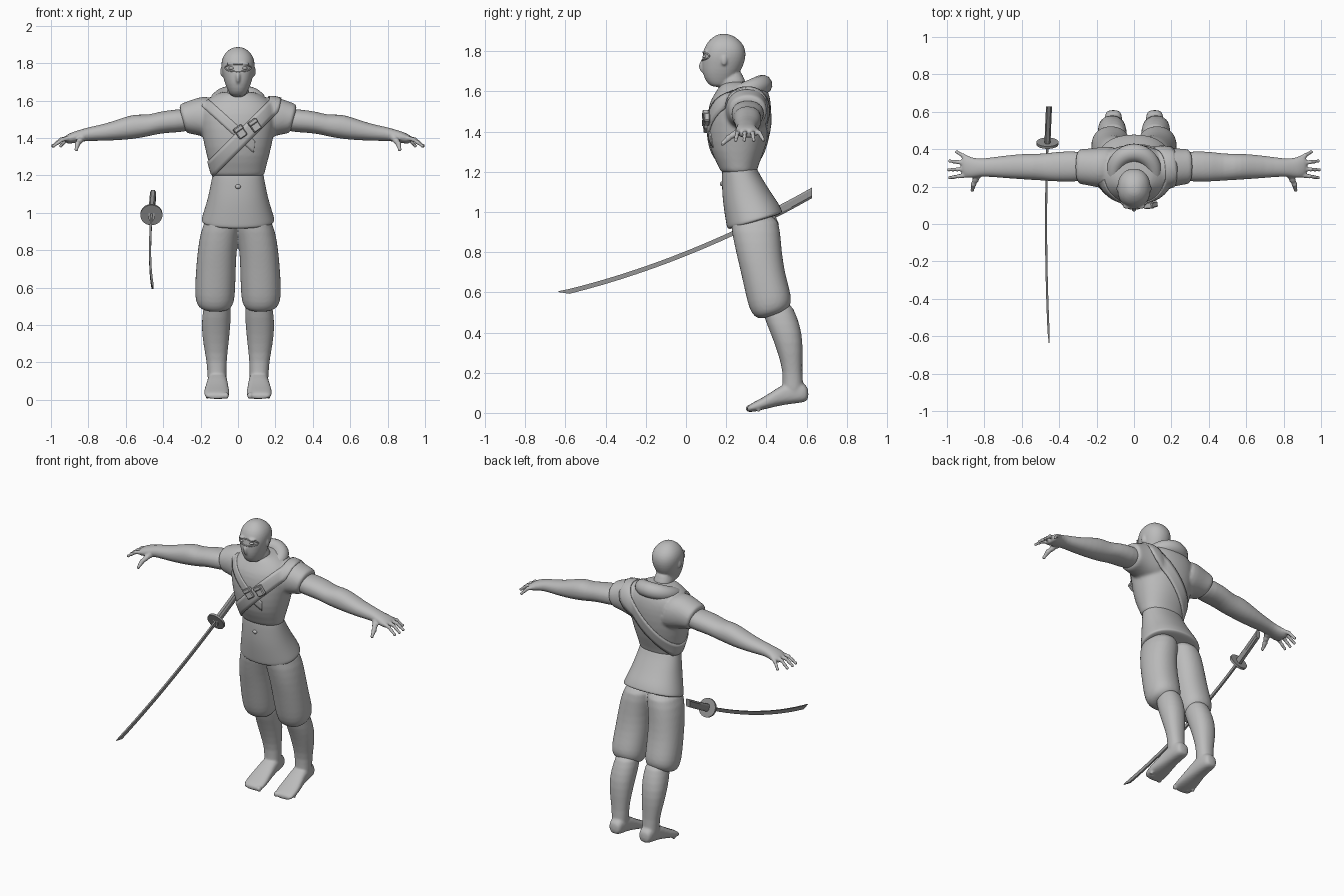
import bpy, bmesh, math
from mathutils import Vector, Matrix

if "Cube" in bpy.data.objects:
    bpy.data.objects.remove(bpy.data.objects["Cube"])


def material(name, value):
    mat = bpy.data.materials.new(name)
    mat.use_nodes = True
    colour = (value, value, value, 1)
    mat.diffuse_color = colour
    mat.node_tree.nodes["Principled BSDF"].inputs["Base Color"].default_value = colour
    return mat


GREY = material("clay grey", 0.5)
STEEL = material("dark grey", 0.3)


def finish(name, bm, voxel=0, subdivide=1, smooth=True, mat=GREY):
    """Turn a bmesh into a named object, optionally fused into one skin."""
    bmesh.ops.recalc_face_normals(bm, faces=bm.faces)
    for f in bm.faces:
        f.smooth = smooth
    mesh = bpy.data.meshes.new(name)
    bm.to_mesh(mesh)
    bm.free()
    mesh.materials.append(mat)
    obj = bpy.data.objects.new(name, mesh)
    bpy.context.collection.objects.link(obj)
    if subdivide:
        obj.modifiers.new("Round", "SUBSURF").levels = subdivide
        obj.modifiers["Round"].render_levels = subdivide
    if voxel:
        fuse = obj.modifiers.new("Fuse", "REMESH")
        fuse.mode, fuse.voxel_size, fuse.use_smooth_shade = "VOXEL", voxel, True
        relax = obj.modifiers.new("Relax", "SMOOTH")
        relax.factor, relax.iterations = 0.5, 4
    return obj


def oval(t, lo1, hi1, lo2, hi2, power):
    c, s = math.cos(t), math.sin(t)
    bend = lambda v: math.copysign(abs(v) ** (2 / power), v)
    return ((lo1 + hi1) / 2 + (hi1 - lo1) / 2 * bend(c),
            (lo2 + hi2) / 2 + (hi2 - lo2) / 2 * bend(s))


def loft(bm, axis, sections, side=1, sides=24, power=2.2, warp=None):
    """Skin ovals given as (position, low, high, low, high) along an axis."""
    rings = []
    for pos, *box in sections:
        ring = []
        for i in range(sides):
            a, b = oval(math.tau * (i + 0.5) / sides, *box, power)
            p = Vector({"x": (pos, a, b), "y": (a, pos, b), "z": (a, b, pos)}[axis])
            if warp:
                p = warp(p)
            ring.append(bm.verts.new((p.x * side, p.y, p.z)))
        rings.append(ring)
    for r, q in zip(rings, rings[1:]):
        for i in range(sides):
            j = (i + 1) % sides
            bm.faces.new((r[i], r[j], q[j], q[i]))
    bm.faces.new(rings[0])
    bm.faces.new(rings[-1])


def ball(bm, centre, size):
    bmesh.ops.create_uvsphere(bm, u_segments=12, v_segments=8, radius=1,
        matrix=Matrix.Translation(centre) @ Matrix.Diagonal((*size, 1)))


def digit(bm, points, r0, r1):
    """Finger made of tapered bones with round joints."""
    pts = [Vector(p) for p in points]
    radii = [r0 + (r1 - r0) * i / (len(pts) - 1) for i in range(len(pts))]
    for p, r in zip(pts, radii):
        ball(bm, p, (r, r, r))
    for a, b, ra, rb in zip(pts, pts[1:], radii, radii[1:]):
        turn = (b - a).to_track_quat("Z", "Y").to_matrix().to_4x4()
        bmesh.ops.create_cone(bm, cap_ends=True, segments=12, radius1=ra, radius2=rb,
            depth=(b - a).length, matrix=Matrix.Translation((a + b) / 2) @ turn)


def tube(name, points, depth):
    """Closed tube; each point carries its own thickness factor."""
    curve = bpy.data.curves.new(name, "CURVE")
    curve.dimensions, curve.bevel_depth, curve.bevel_resolution = "3D", depth, 4
    line = curve.splines.new("POLY")
    line.points.add(len(points) - 1)
    for point, (x, y, z, r) in zip(line.points, points):
        point.co, point.radius = (x, y, z, 1), r
    line.use_cyclic_u = line.use_smooth = True
    curve.materials.append(GREY)
    bpy.context.collection.objects.link(bpy.data.objects.new(name, curve))


def symmetric(rows):
    return [(z, -w, w, front, back) for z, w, front, back in rows]


def on_surface(sections, t, z):
    """Point on an upright loft at angle t and height z."""
    z = min(max(z, sections[0][0]), sections[-1][0])
    for a, b in zip(sections, sections[1:]):
        if z <= b[0]:
            f = (z - a[0]) / (b[0] - a[0])
            box = [u + (v - u) * f for u, v in zip(a[1:], b[1:])]
            return Vector((*oval(t, *box, 2.2), z))


# Head, neck and face covering
HEAD = symmetric([(1.62, .035, .13, .2), (1.645, .05, .1, .23), (1.69, .07, .082, .265),
    (1.73, .081, .079, .287), (1.77, .09, .08, .298), (1.81, .09, .088, .297),
    (1.845, .077, .105, .278), (1.872, .05, .135, .245), (1.887, .02, .165, .21)])
bm = bmesh.new()
loft(bm, "z", HEAD)
loft(bm, "z", symmetric([(1.5, .075, .17, .34), (1.6, .06, .165, .305), (1.72, .06, .165, .283)]))
ball(bm, (0, .085, 1.725), (.014, .022, .034))
for s in (1, -1):
    ball(bm, (s * .086, .19, 1.755), (.01, .016, .028))
    ball(bm, (s * .035, .094, 1.797), (.03, .014, .008))
finish("hooded_head", bm, voxel=.006)
bm = bmesh.new()
for s in (1, -1):
    ball(bm, (s * .034, .096, 1.773), (.017, .014, .009))
finish("eyes", bm)
rim = []
for i in range(40):
    t = math.tau * i / 40
    rim.append((*on_surface(HEAD, -math.pi / 2 + .85 * math.cos(t), 1.775 + .02 * math.sin(t)), 1))
tube("eye_opening_rim", rim, .004)

# Upper tunic with short sleeves
TORSO = symmetric([(1.19, .125, .19, .34), (1.2, .142, .17, .355), (1.23, .147, .16, .36),
    (1.3, .167, .122, .39), (1.4, .19, .104, .417), (1.5, .208, .106, .427),
    (1.56, .205, .122, .422), (1.6, .175, .15, .41), (1.635, .12, .17, .39), (1.65, .08, .2, .36)])
SLEEVE = [(.08, .2, .42, 1.38, 1.62), (.16, .19, .415, 1.39, 1.625), (.22, .2, .405, 1.41, 1.605),
    (.27, .212, .402, 1.422, 1.588), (.295, .212, .402, 1.424, 1.58), (.3, .24, .37, 1.45, 1.55)]
bm = bmesh.new()
loft(bm, "z", TORSO)
for s in (1, -1):
    loft(bm, "x", SLEEVE, s, warp=lambda p: Vector((p.x + (p.z - 1.5) * .25, p.y, p.z)))
tunic = finish("tunic", bm, voxel=.009)

# Skirt of the tunic with a hem that rises toward the back
bm = bmesh.new()
loft(bm, "z", symmetric([(.945, .17, .24, .44), (.95, .198, .205, .482), (.97, .195, .2, .478),
    (1.02, .18, .19, .463), (1.08, .162, .18, .432), (1.15, .147, .178, .39),
    (1.2, .138, .178, .36), (1.24, .13, .185, .345)]),
    warp=lambda p: Vector((p.x, p.y, p.z + max(0, 1.1 - p.z) * 2 * (p.y - .33))))
finish("tunic_skirt", bm, subdivide=2)
bm = bmesh.new()
ball(bm, (0, .178, 1.14), (.016, .01, .012))
finish("sash_knot", bm)


# Cloth bands wrapped round the chest
def band(name, height, slope, half_width, start, end, lift):
    bm = bmesh.new()
    count, rows = 64, []
    for i in range(count + 1):
        t = start + (end - start) * i / count
        row = []
        for k in (-1, -.5, 0, .5, 1):
            z = height
            for _ in range(25):
                p = on_surface(TORSO, t, z)
                z += (height + k * half_width + slope * p.x - z) * .4
            row.append(bm.verts.new(p))
        rows.append(row)
    for r, q in zip(rows, rows[1:]):
        for k in range(4):
            bm.faces.new((r[k], q[k], q[k + 1], r[k + 1]))
    bmesh.ops.remove_doubles(bm, verts=bm.verts, dist=.0005)
    obj = finish(name, bm, subdivide=0)
    wrap = obj.modifiers.new("Wrap", "SHRINKWRAP")
    wrap.target, wrap.wrap_mode, wrap.offset = tunic, "ABOVE_SURFACE", lift
    thick = obj.modifiers.new("Thickness", "SOLIDIFY")
    thick.thickness, thick.offset = .008, -1


band("chest_strap", 1.38, 1, .055, 0, math.tau, .007)
band("crossed_lapel", 1.43, -.9, .035, math.pi * 1.1, math.pi * 1.65, .004)

# Pouches on the strap
for name, x, z in (("right_pouch", .012, 1.432), ("left_pouch", .09, 1.468)):
    bm = bmesh.new()
    bmesh.ops.create_cube(bm, size=1, matrix=Matrix.Diagonal((.05, .03, .066, 1)))
    bmesh.ops.create_cube(bm, size=1, matrix=Matrix.Translation((0, -.004, .02))
        @ Matrix.Diagonal((.054, .032, .026, 1)))
    pouch = finish(name, bm, subdivide=0, smooth=False)
    pouch.location = (x, .102, z)
    pouch.rotation_euler = (0, -.6, .1)
    pouch.modifiers.new("Soft edges", "BEVEL").width = .005

# Rolled cowl around the neck
cowl = []
for i in range(48):
    t = math.tau * i / 48
    c, s = math.cos(t), math.sin(t)
    cowl.append((.108 * c, .268 + .112 * s, 1.595 + .038 * s - .02 * max(0, -s) ** 6, 1 + .25 * s))
tube("cowl", cowl, .04)

# Trousers gathered under the knee
TROUSER = [(.48, .055, .18, .375, .485), (.5, .03, .215, .34, .515), (.54, .018, .229, .315, .527),
    (.6, .014, .231, .298, .517), (.7, .011, .225, .273, .492), (.8, .008, .216, .248, .477),
    (.9, -.01, .201, .228, .47), (1, -.02, .165, .21, .455)]
bm = bmesh.new()
for s in (1, -1):
    loft(bm, "z", TROUSER, s, warp=lambda p: Vector((p.x, p.y, p.z + max(0, .7 - p.z) * 1.3 * (p.y - .43))))
finish("trousers", bm, voxel=.008)

# Bare arms and legs, one per side
ARM = [(.24, .23, .385, 1.435, 1.56), (.33, .225, .39, 1.43, 1.553), (.42, .227, .386, 1.424, 1.542),
    (.48, .232, .376, 1.408, 1.522), (.54, .235, .376, 1.398, 1.528), (.6, .239, .375, 1.39, 1.515),
    (.7, .246, .365, 1.385, 1.477), (.8, .255, .35, 1.384, 1.458), (.84, .25, .35, 1.38, 1.445),
    (.88, .244, .36, 1.372, 1.434), (.91, .25, .362, 1.368, 1.42), (.925, .27, .35, 1.375, 1.41)]
FINGERS = [(.89, .262, .985, .248), (.9, .294, .99, .29), (.9, .325, .985, .337), (.885, .348, .947, .385)]
CALF = [(.05, .07, .155, .49, .58), (.13, .06, .165, .475, .586), (.2, .062, .166, .485, .577),
    (.3, .05, .187, .457, .582), (.4, .04, .197, .42, .578), (.48, .036, .187, .385, .552),
    (.56, .045, .175, .375, .52)]
FOOT = [(.302, .06, .165, .004, .03), (.32, .047, .18, .004, .045), (.37, .045, .183, .013, .07),
    (.42, .05, .176, .025, .1), (.47, .055, .166, .037, .135), (.53, .06, .16, .046, .16),
    (.59, .065, .156, .052, .15), (.61, .08, .14, .065, .12)]
for label, s in (("left", 1), ("right", -1)):
    bm = bmesh.new()
    loft(bm, "x", ARM, s)
    for x0, y0, x1, y1 in FINGERS:
        digit(bm, [(s * x0, y0, 1.402), (s * (x0 + x1) / 2, (y0 + y1) / 2, 1.392), (s * x1, y1, 1.358)], .016, .011)
    digit(bm, [(s * .835, .262, 1.4), (s * .858, .212, 1.368), (s * .864, .182, 1.34)], .022, .012)
    finish(label + "_arm", bm, voxel=.0055)

    bm = bmesh.new()
    loft(bm, "z", CALF, s)
    loft(bm, "y", FOOT, s, power=2.6)
    for i in range(5):
        r = .019 - .002 * i
        ball(bm, (s * (.064 + .025 * i), .314 + .003 * i * i, r + .003), (r * .9, r, r))
    finish(label + "_leg", bm, voxel=.007)


# Curved sword floating beside the figure
def sword_part(y, thick, tall):
    x, z = -.47 + .04 * y * y, .793 + .4 * y + .13 * y * y
    return (y, x - thick, x + thick, z - tall, z + tall)


bm = bmesh.new()
blade = [sword_part(-.58 + i / 12, .008, .017) for i in range(13)]
y, x0, x1, z0, z1 = sword_part(-.635, .003, .003)
loft(bm, "y", [(y, x0, x1, z0 + .012, z1 + .012)] + blade, sides=4, power=2)
finish("sword_blade", bm, subdivide=0, smooth=False, mat=STEEL)
bm = bmesh.new()
loft(bm, "y", [sword_part(.42 + i * .052, .017, .028) for i in range(5)], sides=8, power=3)
finish("sword_handle", bm, subdivide=0, smooth=False, mat=STEEL)
bm = bmesh.new()
bmesh.ops.create_cone(bm, cap_ends=True, segments=32, radius1=.059, radius2=.059, depth=.014)
guard = finish("sword_guard", bm, subdivide=0, smooth=False, mat=STEEL)
guard.location = (-.463, .432, .99)
guard.rotation_euler = (math.radians(-66), 0, 0)
